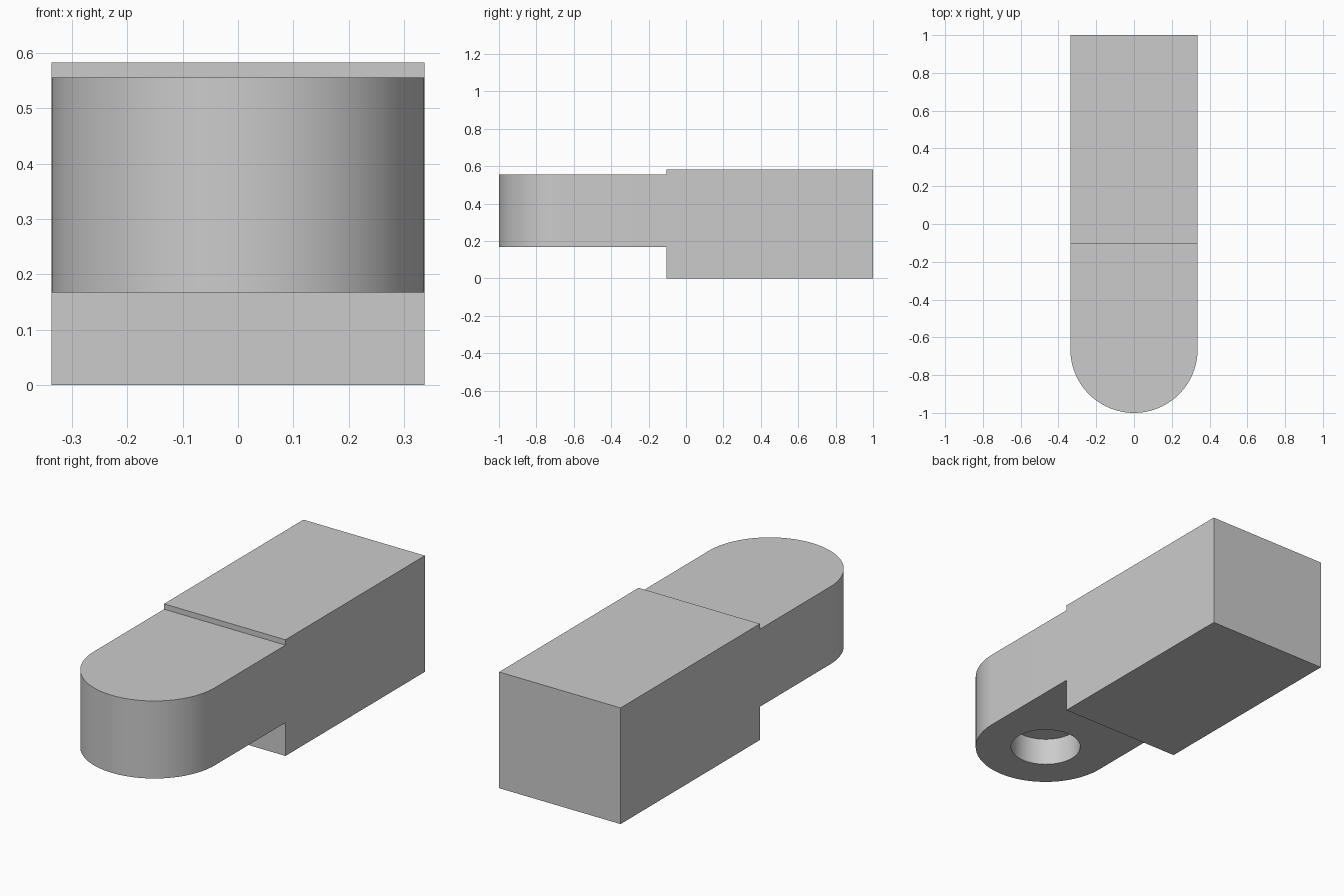
import bpy, bmesh, math

cube = bpy.data.objects.get("Cube")
if cube:
    bpy.data.objects.remove(cube, do_unlink=True)

HALF_WIDTH = 0.337
STEP_Y = -0.105          # where the block meets the tongue
ROUND_Y = -1 + HALF_WIDTH  # centre of the rounded end and the socket
TONGUE_Z = (0.167, 0.556)
BLOCK_TOP = 0.583

grey = bpy.data.materials.new("plain grey")
colour = (0.6, 0.6, 0.6, 1)
grey.diffuse_color = colour
grey.use_nodes = True
grey.node_tree.nodes["Principled BSDF"].inputs["Base Color"].default_value = colour


def prism(name, outline, z0, z1):
    """Extrude a flat outline from z0 up to z1."""
    bm = bmesh.new()
    face = bm.faces.new([bm.verts.new((x, y, z0)) for x, y in outline])
    top = bmesh.ops.extrude_face_region(bm, geom=[face])["geom"]
    bmesh.ops.translate(bm, vec=(0, 0, z1 - z0),
                        verts=[v for v in top if isinstance(v, bmesh.types.BMVert)])
    bmesh.ops.recalc_face_normals(bm, faces=bm.faces)
    mesh = bpy.data.meshes.new(name)
    bm.to_mesh(mesh)
    bm.free()
    mesh.materials.append(grey)
    obj = bpy.data.objects.new(name, mesh)
    bpy.context.collection.objects.link(obj)
    return obj


def arc(radius, start, end, steps):
    angles = [start + (end - start) * i / steps for i in range(steps + 1)]
    return [(radius * math.cos(a), ROUND_Y + radius * math.sin(a)) for a in angles]


def combine(target, other, operation):
    mod = target.modifiers.new(operation.lower(), "BOOLEAN")
    mod.object, mod.operation, mod.solver = other, operation, "EXACT"
    bpy.context.view_layer.objects.active = target
    bpy.ops.object.modifier_apply(modifier=mod.name)
    bpy.data.objects.remove(other, do_unlink=True)


# Rectangular block at the back
w = HALF_WIDTH
block = prism("stepped_block", [(-w, STEP_Y), (w, STEP_Y), (w, 1), (-w, 1)], 0, BLOCK_TOP)

# Round-ended tongue at the front, merged into the block
tongue = prism("tongue", arc(w, math.pi, 2 * math.pi, 48) + [(w, 0), (-w, 0)], *TONGUE_Z)
combine(block, tongue, "UNION")

# Blind round socket in the underside of the tongue
socket = prism("socket_cutter", arc(0.167, 0, 2 * math.pi, 64)[:-1],
               TONGUE_Z[0] - 0.1, TONGUE_Z[0] + 0.139)
socket.hide_render = True
combine(block, socket, "DIFFERENCE")

# Smooth the curved walls, keep the edges crisp
bpy.ops.object.select_all(action="DESELECT")
block.select_set(True)
bpy.context.view_layer.objects.active = block
bpy.ops.object.shade_smooth_by_angle(angle=math.radians(30))
